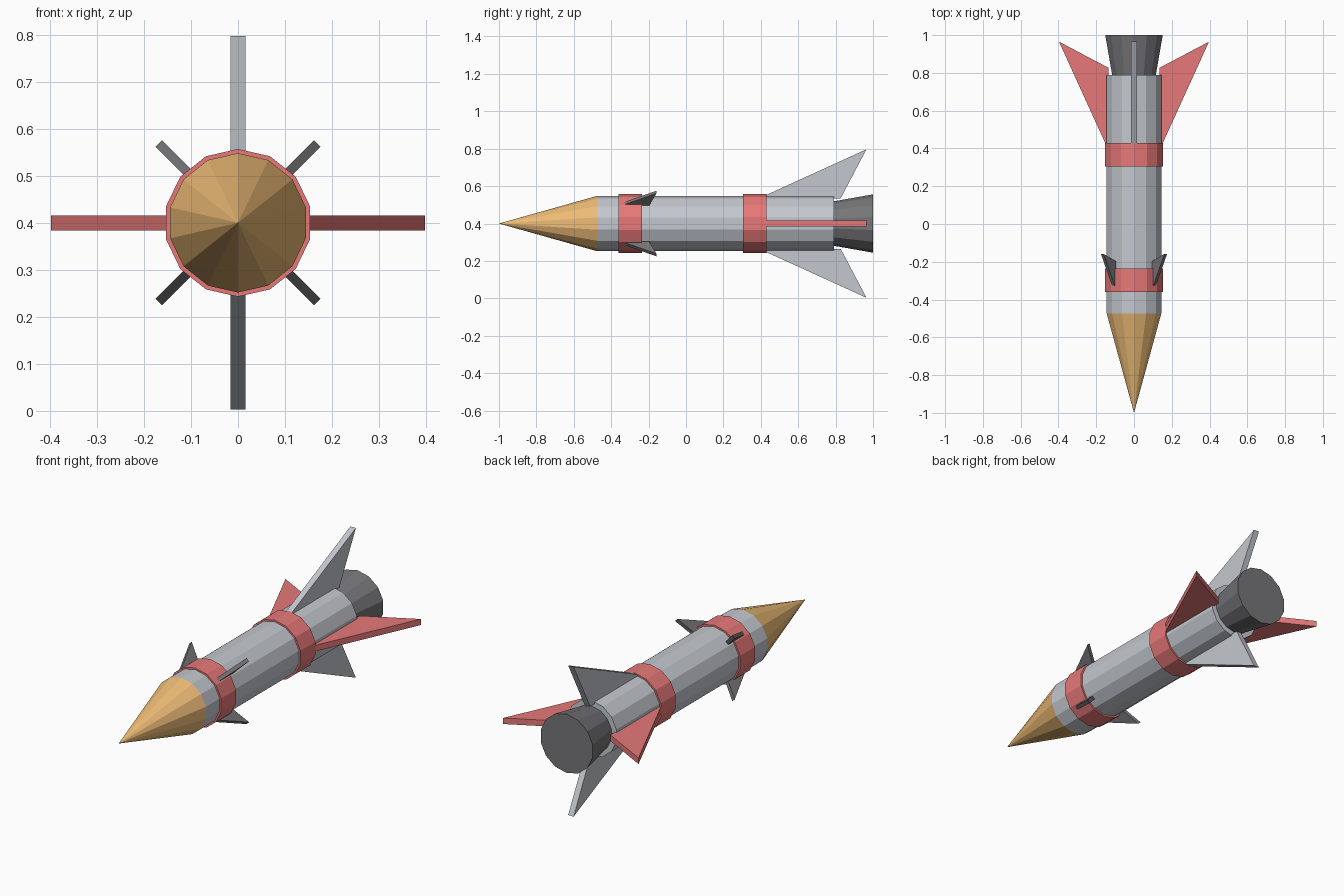
import bpy, bmesh
from math import sin, cos, pi, radians
from mathutils import Matrix, Vector

if "Cube" in bpy.data.objects:
    bpy.data.objects.remove(bpy.data.objects["Cube"])

SIDES = 14
AXIS_Z = 0.4


def material(name, rgb):
    m = bpy.data.materials.new(name)
    m.diffuse_color = (*rgb, 1)
    m.use_nodes = True
    m.node_tree.nodes["Principled BSDF"].inputs["Base Color"].default_value = m.diffuse_color
    return m


RED = material("red", (0.80, 0.19, 0.19))
ORANGE = material("orange", (0.85, 0.50, 0.18))
DARK = material("dark", (0.18, 0.18, 0.19))
GREY = material("grey", (0.55, 0.58, 0.62))


def finish(name, bm, mat):
    bmesh.ops.recalc_face_normals(bm, faces=bm.faces)
    me = bpy.data.meshes.new(name)
    bm.to_mesh(me)
    bm.free()
    me.materials.append(mat)
    ob = bpy.data.objects.new(name, me)
    bpy.context.collection.objects.link(ob)
    return ob


def tube(name, y0, r0, y1, r1, mat):
    """Closed 14-sided section along y; a zero radius makes a point."""
    bm = bmesh.new()
    rings = []
    for y, r in ((y0, r0), (y1, r1)):
        rings.append([bm.verts.new((r * sin(2 * pi * i / SIDES), y,
                                    AXIS_Z + r * cos(2 * pi * i / SIDES)))
                      for i in range(SIDES)])
    a, b = rings
    for i in range(SIDES):
        j = (i + 1) % SIDES
        bm.faces.new((a[i], a[j], b[j], b[i]))
    bm.faces.new(a)
    bm.faces.new(b)
    bmesh.ops.remove_doubles(bm, verts=bm.verts, dist=1e-5)
    return finish(name, bm, mat)


def fin(name, profile, thick, angle, mat):
    """Triangular plate from (radius, y) points, turned about the body axis."""
    bm = bmesh.new()
    face = bm.faces.new([bm.verts.new((r, y, -thick / 2)) for r, y in profile])
    ext = bmesh.ops.extrude_face_region(bm, geom=[face])
    verts = [v for v in ext["geom"] if isinstance(v, bmesh.types.BMVert)]
    bmesh.ops.translate(bm, verts=verts, vec=Vector((0, 0, thick)))
    bm.transform(Matrix.Translation((0, 0, AXIS_Z)) @ Matrix.Rotation(radians(angle), 4, "Y"))
    return finish(name, bm, mat)


# Fuselage sections, nose at -y
tube("nose_cone", -1.0, 0.0, -0.475, 0.148, ORANGE)
tube("body", -0.475, 0.148, 0.79, 0.148, GREY)
tube("front_band", -0.36, 0.157, -0.235, 0.157, RED)
tube("rear_band", 0.305, 0.157, 0.43, 0.157, RED)
tube("nozzle", 0.78, 0.117, 1.0, 0.156, DARK)

# Tail fins: red sideways, grey up and down
TAIL = [(0.135, 0.39), (0.397, 0.965), (0.135, 0.827)]
for k in range(4):
    fin(f"tail_fin_{k + 1}", TAIL, 0.032, 90 * k, GREY if k % 2 else RED)

# Small diagonal fins on the front band
SMALL = [(0.135, -0.365), (0.238, -0.158), (0.138, -0.20)]
for k in range(4):
    fin(f"front_fin_{k + 1}", SMALL, 0.02, 45 + 90 * k, DARK)
